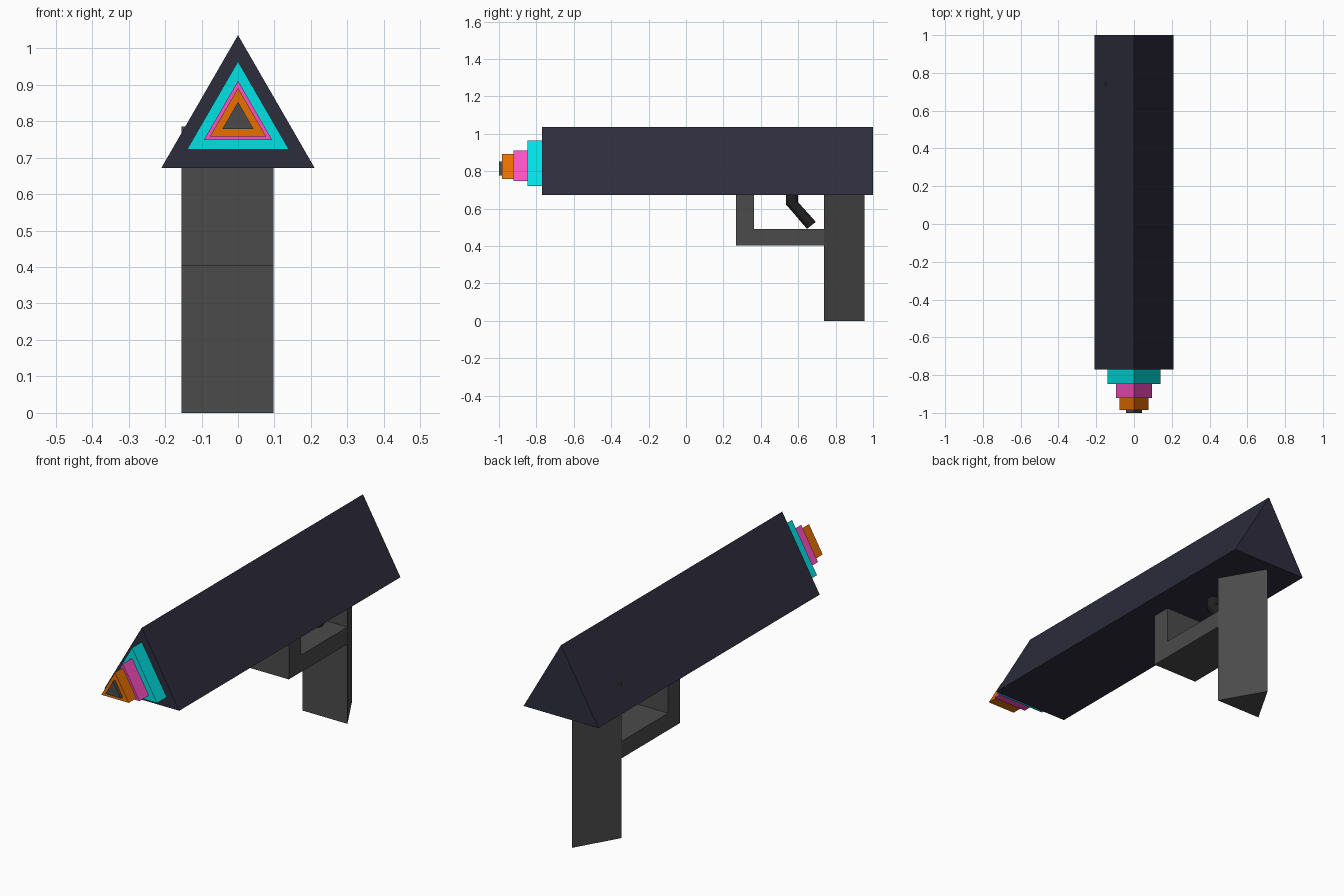
import bpy, bmesh, math
from mathutils import Vector

if "Cube" in bpy.data.objects:
    bpy.data.objects.remove(bpy.data.objects["Cube"])


def material(name, rgb):
    m = bpy.data.materials.new(name)
    m.diffuse_color = (*rgb, 1)
    m.use_nodes = True
    m.node_tree.nodes["Principled BSDF"].inputs["Base Color"].default_value = m.diffuse_color
    return m


NAVY = material("navy", (0.027, 0.026, 0.047))
CYAN = material("cyan", (0.0, 0.75, 0.78))
PINK = material("pink", (1.0, 0.08, 0.55))
ORANGE = material("orange", (0.8, 0.16, 0.0))
GREY = material("dark_grey", (0.07, 0.07, 0.07))
BLACK = material("black", (0.014, 0.014, 0.014))


def loft(name, rings, mat):
    """Closed solid skinned through rings with equal point counts."""
    bm = bmesh.new()
    loops = [[bm.verts.new(p) for p in ring] for ring in rings]
    n = len(loops[0])
    for a, b in zip(loops, loops[1:]):
        for i in range(n):
            j = (i + 1) % n
            bm.faces.new((a[i], a[j], b[j], b[i]))
    bm.faces.new(loops[0][::-1])
    bm.faces.new(loops[-1])
    bmesh.ops.recalc_face_normals(bm, faces=bm.faces)
    me = bpy.data.meshes.new(name)
    bm.to_mesh(me)
    bm.free()
    me.materials.append(mat)
    ob = bpy.data.objects.new(name, me)
    bpy.context.collection.objects.link(ob)
    return ob


# Triangular barrel and its stepped muzzle: name, half width, base z, top z, y range
for name, w, z0, z1, y0, y1, mat in (
    ("barrel", 0.21, 0.672, 1.036, -0.77, 1.0, NAVY),
    ("muzzle_ring_large", 0.14, 0.722, 0.964, -0.848, -0.77, CYAN),
    ("muzzle_ring_medium", 0.094, 0.748, 0.911, -0.922, -0.848, PINK),
    ("muzzle_ring_small", 0.077, 0.758, 0.891, -0.984, -0.922, ORANGE),
    ("muzzle_tip", 0.043, 0.778, 0.853, -1.0, -0.984, GREY),
):
    loft(name, [[(-w, y, z0), (w, y, z0), (0, y, z1)] for y in (y0, y1)], mat)

# Triangular grip, flat side facing forward
X0, X1 = -0.155, 0.097
XM = (X0 + X1) / 2
loft("grip", [[(X0, 0.737, z), (X1, 0.737, z), (XM, 0.955, z)]
              for z in (0, 0.785)], GREY)

# L-shaped trigger guard
guard = [(0.268, 0.69), (0.268, 0.404), (0.737, 0.404),
         (0.737, 0.49), (0.364, 0.49), (0.364, 0.69)]
loft("trigger_guard", [[(x, y, z) for y, z in guard] for x in (X0, X1)], GREY)

# Bent round trigger with a mitred elbow
R, SIDES, TX = 0.032, 12, -0.018
edges = [((0.535, 0.70), (0.599, 0.70)),
         ((0.535, 0.622), (0.599, 0.635)),
         ((0.647, 0.492), (0.694, 0.529))]
rings = []
for a, b in edges:
    a, b = Vector(a), Vector(b)
    ring = []
    for i in range(SIDES):
        t = math.tau * i / SIDES
        p = (a + b) / 2 + (b - a) / 2 * math.cos(t)
        ring.append((TX + R * math.sin(t), p.x, p.y))
    rings.append(ring)
loft("trigger", rings, BLACK)
